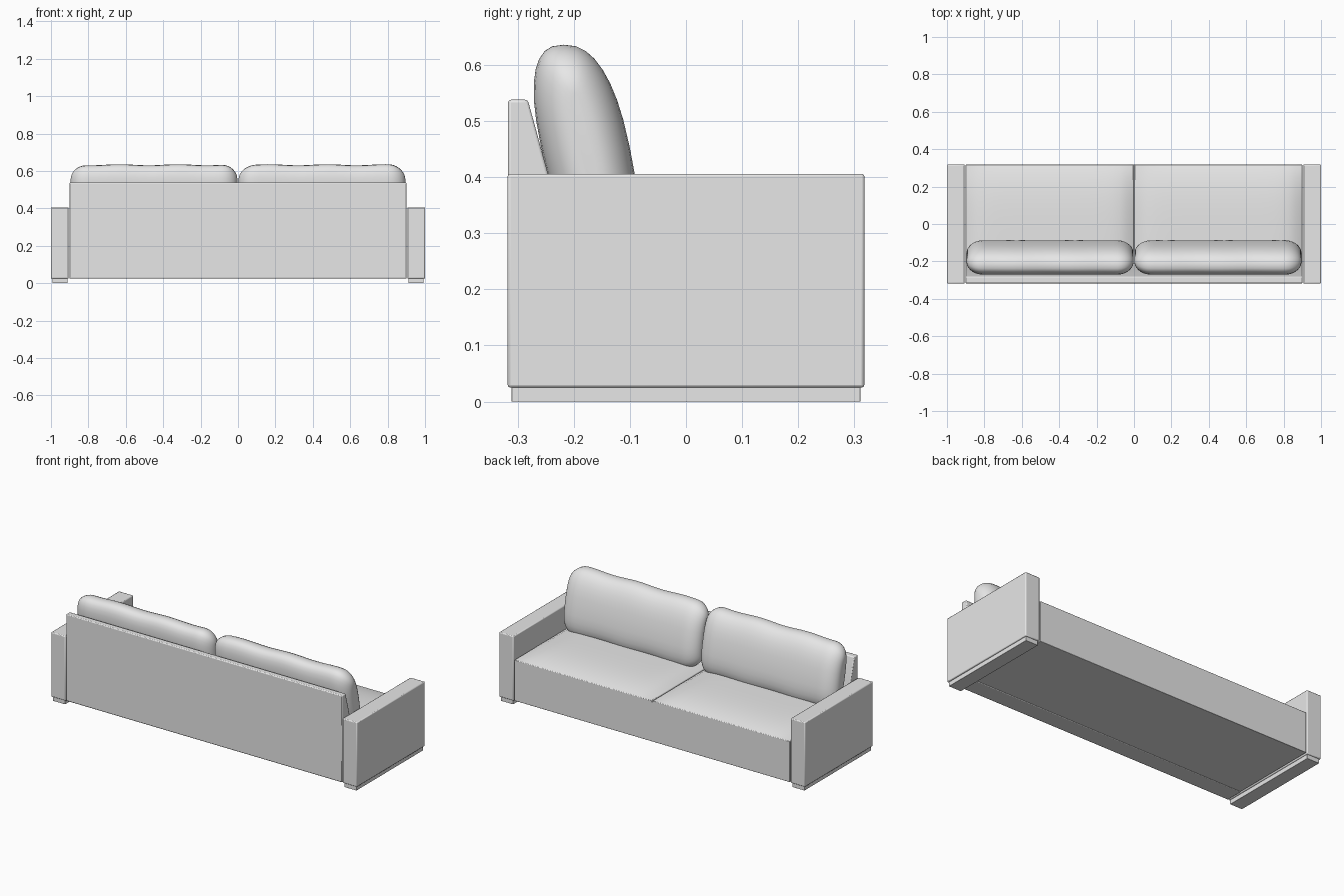
import bpy, bmesh, math
from mathutils import Vector

if "Cube" in bpy.data.objects:
    bpy.data.objects.remove(bpy.data.objects["Cube"], do_unlink=True)

GREY = (0.8, 0.8, 0.8, 1)
fabric = bpy.data.materials.new("light grey fabric")
fabric.use_nodes = True
fabric.diffuse_color = GREY
fabric.node_tree.nodes["Principled BSDF"].inputs["Base Color"].default_value = GREY


def finish(name, bm, bevel=0.0, angle=30):
    bmesh.ops.recalc_face_normals(bm, faces=bm.faces[:])
    mesh = bpy.data.meshes.new(name)
    bm.to_mesh(mesh)
    bm.free()
    mesh.materials.append(fabric)
    obj = bpy.data.objects.new(name, mesh)
    bpy.context.collection.objects.link(obj)
    if bevel:
        mod = obj.modifiers.new("soft edges", 'BEVEL')
        mod.width, mod.segments, mod.limit_method = bevel, 2, 'ANGLE'
    bpy.ops.object.select_all(action='DESELECT')
    obj.select_set(True)
    bpy.context.view_layer.objects.active = obj
    bpy.ops.object.shade_smooth_by_angle(angle=math.radians(angle))
    return obj


def box_mesh(lo, hi):
    bm = bmesh.new()
    lo, hi = Vector(lo), Vector(hi)
    bmesh.ops.create_cube(bm, size=1)
    for v in bm.verts:
        v.co = (lo + hi) / 2 + v.co * (hi - lo)
    return bm


def side_box(name, side, x0, x1, y0, y1, z0, z1, bevel):
    a, b = sorted((side * x0, side * x1))
    finish(name, box_mesh((a, y0, z0), (b, y1, z1)), bevel)


def seat_cushion(name, side):
    # Crowned top that rolls down at the front and beside the seam
    a, b = sorted((side * 0.003, side * 0.9))
    bm = box_mesh((a, -0.24, 0.2), (b, 0.317, 0.268))
    bmesh.ops.subdivide_edges(bm, edges=bm.edges[:], cuts=23, use_grid_fill=True)
    for v in bm.verts:
        if v.co.z > 0.267:
            u = abs((v.co.x - (a + b) / 2) / ((b - a) / 2))
            t = max(0, (v.co.y + 0.24) / 0.557)
            v.co.z += 0.036 * max(0, 1 - u ** 10) * max(0, 1 - t ** 5)
    finish(name, bm, 0.004, 40)


def back_cushion(name, side):
    # Leaning pillow: oval rings along x that shrink into rounded ends
    bm = bmesh.new()
    rings, count, steps = [], 32, 40
    for i in range(steps + 1):
        t = -math.cos(math.pi * i / steps)
        q = math.sqrt(max(0, 1 - (max(0, abs(t) - 0.8) / 0.2) ** 2))
        thick, tall = 0.012 + 0.067 * q, 0.1 + 0.081 * q
        x = side * 0.449 + 0.446 * t
        wave = 0.003 * math.sin(9 * t + side)
        ring = []
        for k in range(count):
            c, s = math.cos(math.tau * k / count), math.sin(math.tau * k / count)
            dy = math.copysign(abs(c) ** 0.8, c) * thick
            dz = math.copysign(abs(s) ** 0.8, s) * (tall + wave * q)
            ring.append(bm.verts.new((x, -0.179 + dy - 0.21 * dz, 0.452 + dz)))
        rings.append(ring)
    for r0, r1 in zip(rings, rings[1:]):
        for k in range(count):
            n = (k + 1) % count
            bm.faces.new((r0[k], r0[n], r1[n], r1[k]))
    bm.faces.new(rings[0])
    bm.faces.new(rings[-1])
    finish(name, bm, 0, 50)


# Seat base
finish("seat_base", box_mesh((-0.9, -0.23, 0.027), (0.9, 0.317, 0.262)), 0.002)

# Wedge-shaped backrest, extruded across the width
bm = bmesh.new()
profile = [(-0.317, 0.025), (-0.317, 0.538), (-0.282, 0.538), (-0.21, 0.275), (-0.21, 0.025)]
face = bm.faces.new([bm.verts.new((-0.902, y, z)) for y, z in profile])
out = bmesh.ops.extrude_face_region(bm, geom=[face])
moved = [g for g in out["geom"] if isinstance(g, bmesh.types.BMVert)]
bmesh.ops.translate(bm, verts=moved, vec=(1.804, 0, 0))
finish("backrest", bm, 0.005)

# Mirrored parts
for label, side in (("left", 1), ("right", -1)):
    side_box(label + "_arm", side, 0.905, 1.0, -0.318, 0.318, 0.025, 0.406, 0.005)
    side_box(label + "_foot", side, 0.912, 0.992, -0.311, 0.311, 0.0, 0.027, 0.001)
    seat_cushion(label + "_seat_cushion", side)
    back_cushion(label + "_back_cushion", side)
